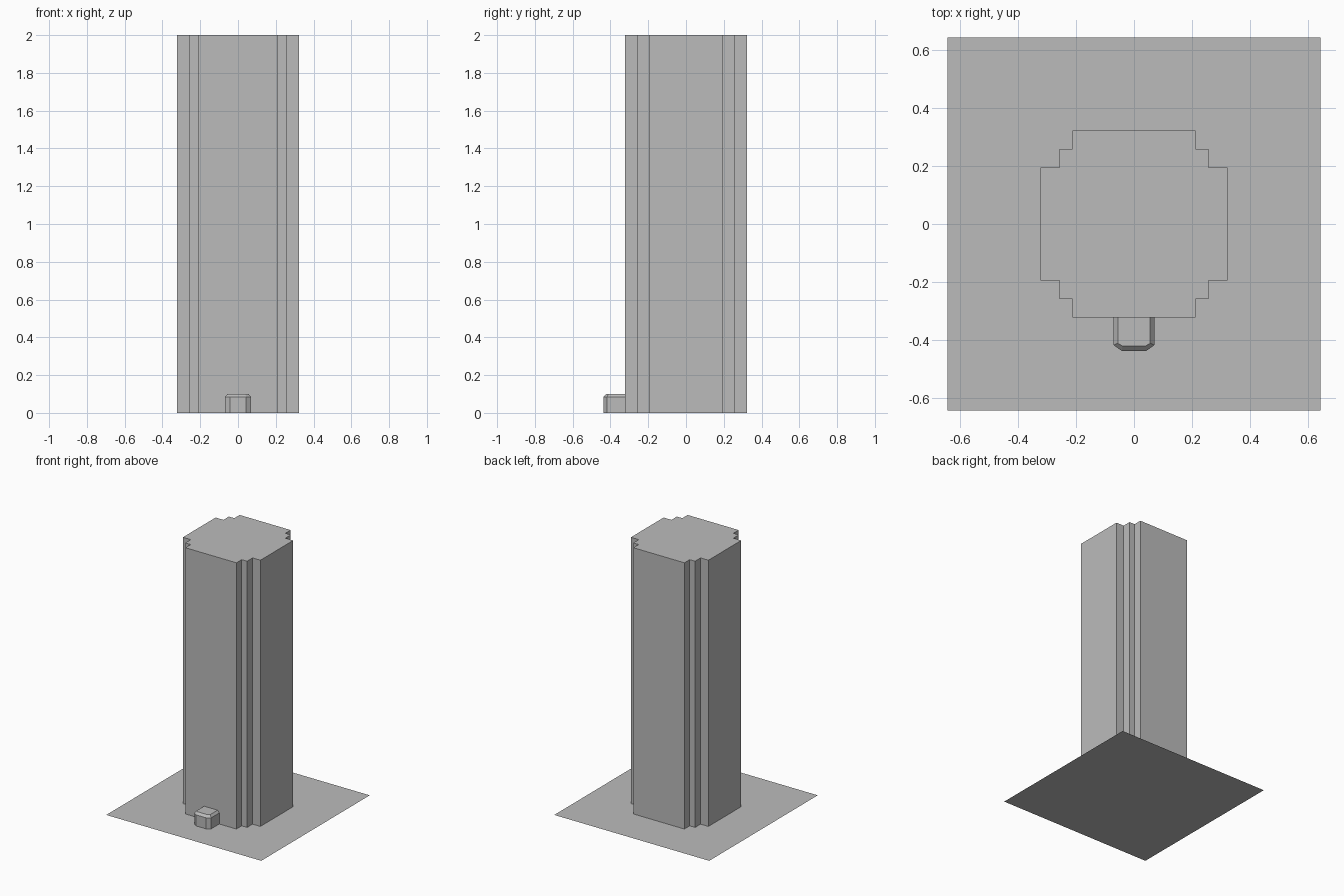
import bpy, bmesh

cube = bpy.data.objects.get("Cube")
if cube:
    bpy.data.objects.remove(cube, do_unlink=True)

# One plain grey for everything
GREY = (0.5, 0.5, 0.5, 1)
grey = bpy.data.materials.new("plain_grey")
grey.use_nodes = True
grey.diffuse_color = GREY
grey.node_tree.nodes["Principled BSDF"].inputs["Base Color"].default_value = GREY


def loft(name, rings, wrap=True):
    """Join equal-length rings of (x, y, z) with quads and cap the last one."""
    bm = bmesh.new()
    loops = [[bm.verts.new(p) for p in ring] for ring in rings]
    n = len(loops[0])
    for low, high in zip(loops, loops[1:]):
        for i in range(n if wrap else n - 1):
            j = (i + 1) % n
            bm.faces.new((low[i], low[j], high[j], high[i]))
    bm.faces.new(loops[-1])
    mesh = bpy.data.meshes.new(name)
    bm.to_mesh(mesh)
    bm.free()
    mesh.materials.append(grey)
    obj = bpy.data.objects.new(name, mesh)
    bpy.context.collection.objects.link(obj)
    return obj


def at_height(outline, z):
    return [(x, y, z) for x, y in outline]


# Ground plate: a single flat square
G = 0.644
loft("ground_plate", [at_height([(-G, -G), (G, -G), (G, G), (-G, G)], 0)])

# Tower: square plan with two steps cut from every corner
corner = [(0.322, 0.194), (0.257, 0.194), (0.257, 0.259), (0.212, 0.259), (0.212, 0.322)]
plan = []
for sx, sy in ((1, 1), (-1, 1), (-1, -1), (1, -1)):
    quarter = [(sx * x, sy * y) for x, y in corner]
    plan += quarter if sx * sy > 0 else quarter[::-1]
loft("tower", [at_height(plan, 0), at_height(plan, 2)])


# Entrance porch: clipped front corners and a sloped roof edge
def porch_plan(side, clip, front, clip_start):
    right = [(clip, front), (side, clip_start), (side, -0.322)]
    return [(-x, y) for x, y in reversed(right)] + right


wall = porch_plan(0.07, 0.042, -0.438, -0.418)
roof = porch_plan(0.056, 0.04, -0.421, -0.411)
loft("entrance_porch",
     [at_height(wall, 0), at_height(wall, 0.083), at_height(roof, 0.1)], wrap=False)
